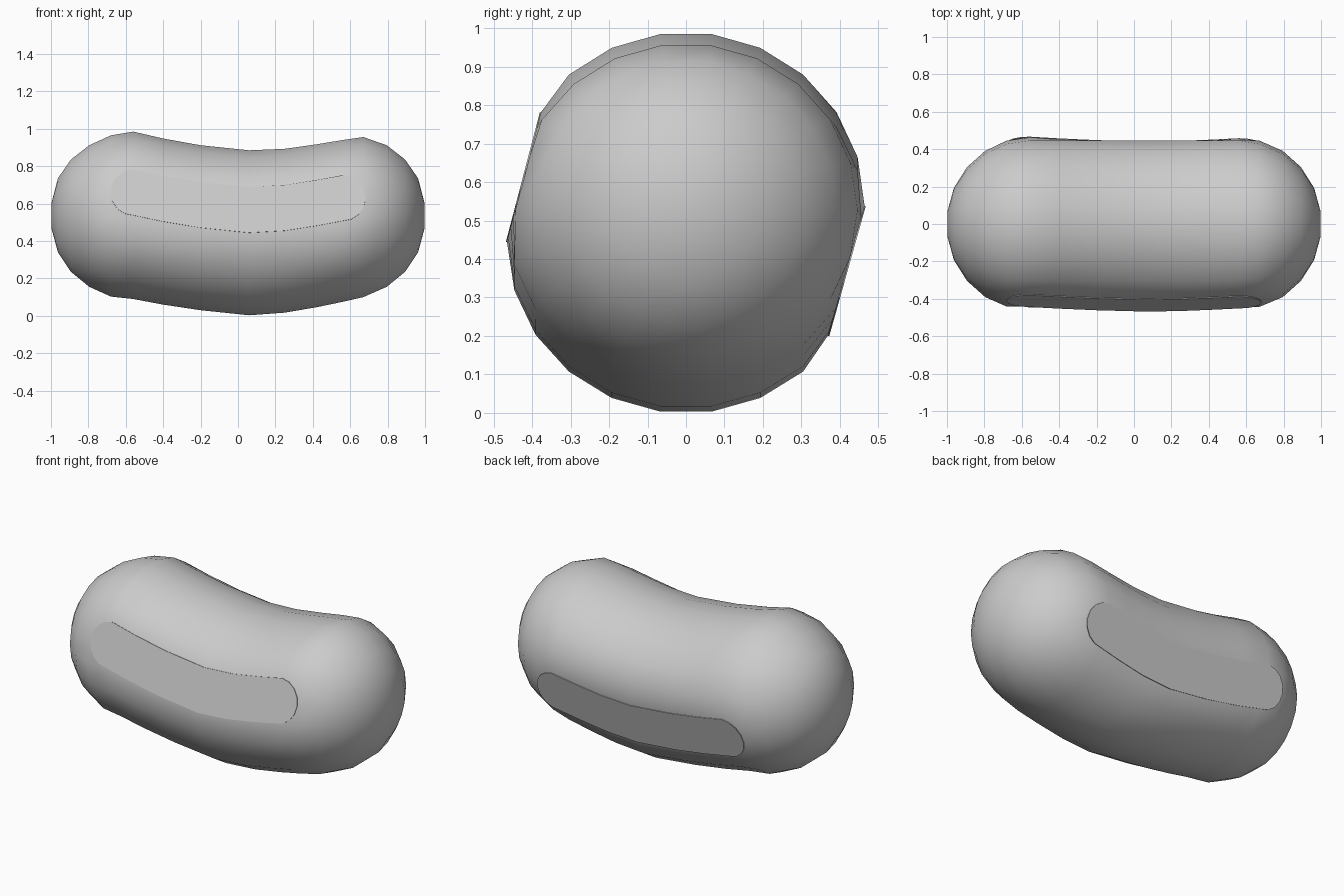
import bpy, bmesh, math

cube = bpy.data.objects.get("Cube")
if cube:
    bpy.data.objects.remove(cube, do_unlink=True)

SIDES = 22
STEP = 2 * math.pi / SIDES

grey = bpy.data.materials.new("light_grey")
grey.use_nodes = True
colour = (0.6, 0.6, 0.6, 1)
grey.diffuse_color = colour
grey.node_tree.nodes["Principled BSDF"].inputs["Base Color"].default_value = colour

# Rounded end rings and bent middle rings: x, top, bottom, half depth
end = [(0.998, 0.6, 0.47, 0.066), (0.963, 0.735, 0.34, 0.193),
       (0.893, 0.836, 0.235, 0.304), (0.795, 0.912, 0.155, 0.391)]
middle = [(-0.68, 0.965, 0.103, 0.446), (-0.56, 0.985, 0.09, 0.465),
          (-0.4, 0.948, 0.06, 0.465), (-0.2, 0.912, 0.03, 0.465),
          (0.06, 0.885, 0.003, 0.465), (0.25, 0.893, 0.017, 0.465),
          (0.42, 0.917, 0.046, 0.465), (0.56, 0.94, 0.075, 0.465),
          (0.67, 0.956, 0.1, 0.446)]
rings = [(-x, t, b, r) for x, t, b, r in end] + middle + end[::-1]


def front_plane(z):
    return -0.465 + (z - 0.445) * 0.262


def back_plane(z):
    return 0.465 + (z - 0.54) * 0.281


def finish(bm, name):
    bmesh.ops.recalc_face_normals(bm, faces=bm.faces)
    mesh = bpy.data.meshes.new(name)
    bm.to_mesh(mesh)
    bm.free()
    mesh.materials.append(grey)
    ob = bpy.data.objects.new(name, mesh)
    bpy.context.collection.objects.link(ob)
    return ob


# Bean body, with a strip pressed flat along the front and the back
bm = bmesh.new()
loops = []
for x, top, bottom, ry in rings:
    zc, rz = (top + bottom) / 2, (top - bottom) / 2 / math.cos(STEP / 2)
    loop = []
    for i in range(SIDES):
        y, z = -ry * math.cos(i * STEP), zc + rz * math.sin(i * STEP)
        y = min(max(y, front_plane(z)), back_plane(z))
        if abs(x) < 0.6 and i in (0, 1, 2):
            y = front_plane(z)
        if abs(x) < 0.6 and i in (11, 12, 13):
            y = back_plane(z)
        loop.append(bm.verts.new((x, y, z)))
    loops.append(loop)
for a, b in zip(loops, loops[1:]):
    for i in range(SIDES):
        j = (i + 1) % SIDES
        bm.faces.new((a[i], a[j], b[j], b[i]))
bm.faces.new(loops[0])
bm.faces.new(loops[-1])
body = finish(bm, "bean_body")
bpy.context.view_layer.objects.active = body
body.select_set(True)
bpy.ops.object.shade_smooth_by_angle(angle=math.radians(40))


# Flat strips with rounded ends, lying in the two flattened planes
def flat_strip(name, plane, side):
    half = 0.122
    path = [(x, (t + b) / 2 - side * half) for x, t, b, r in middle if abs(x) < 0.6]
    outline = [(x, z - half) for x, z in path]
    x, z = path[-1]
    outline += [(x + half * math.cos(a), z + half * math.sin(a))
                for a in (math.pi * k / 8 for k in range(-3, 4))]
    outline += [(x, z + half) for x, z in reversed(path)]
    x, z = path[0]
    outline += [(x - half * math.cos(a), z + half * math.sin(a))
                for a in (math.pi * k / 8 for k in range(3, -4, -1))]
    bm = bmesh.new()
    bm.faces.new([bm.verts.new((x, plane(z) + side * 0.001, z)) for x, z in outline])
    ob = finish(bm, name)
    thick = ob.modifiers.new("thickness", "SOLIDIFY")
    thick.thickness = 0.004
    thick.offset = 0


flat_strip("front_flat", front_plane, -1)
flat_strip("back_flat", back_plane, 1)
